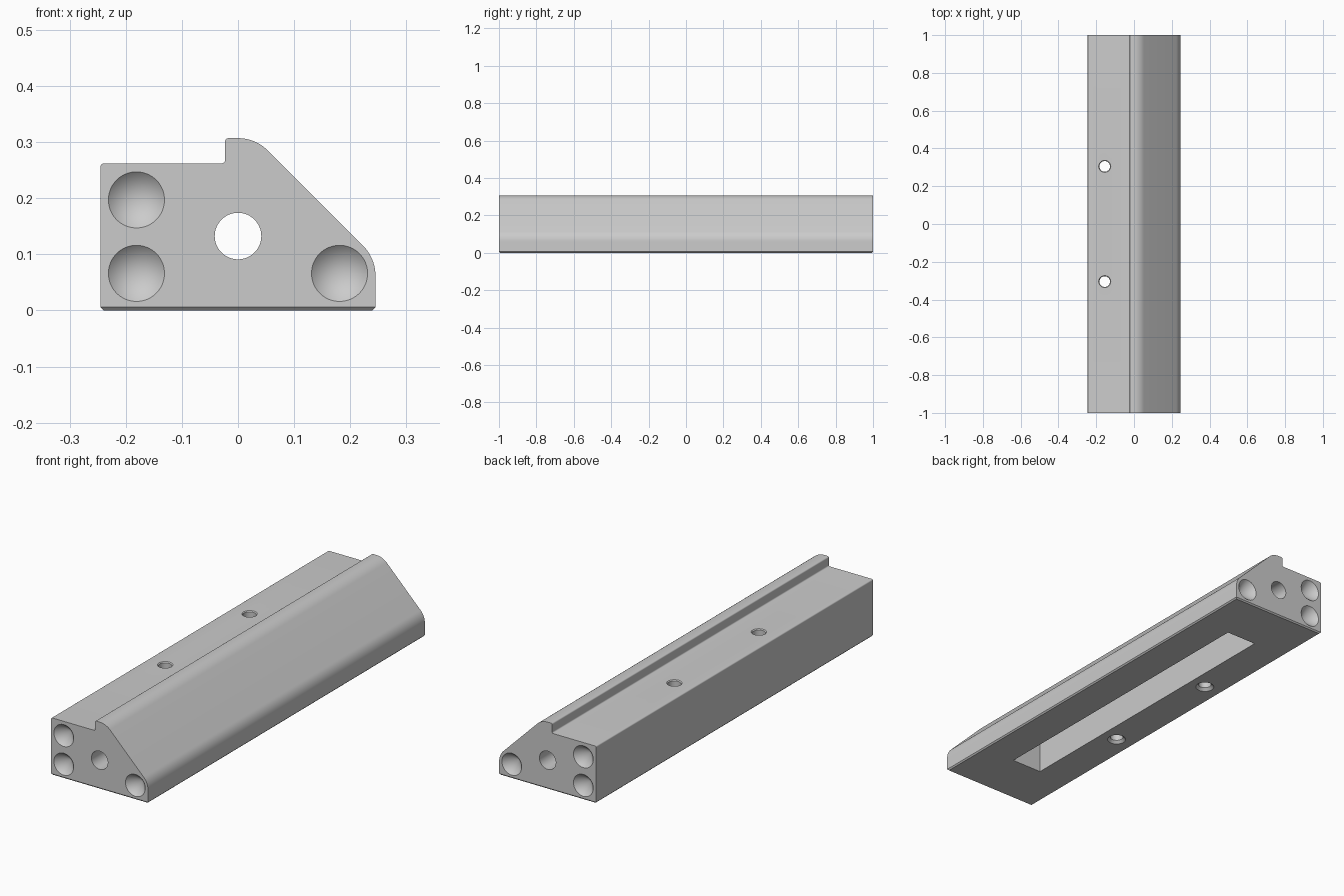
import bpy, bmesh
from math import sin, cos, pi, radians
from mathutils import Matrix, Vector

if "Cube" in bpy.data.objects:
    bpy.data.objects.remove(bpy.data.objects["Cube"], do_unlink=True)

grey = bpy.data.materials.new("machined_grey")
grey.use_nodes = True
grey.diffuse_color = (0.6, 0.6, 0.6, 1)
grey.node_tree.nodes["Principled BSDF"].inputs["Base Color"].default_value = (0.6, 0.6, 0.6, 1)


def make_object(name, bm):
    bmesh.ops.recalc_face_normals(bm, faces=bm.faces[:])
    mesh = bpy.data.meshes.new(name)
    bm.to_mesh(mesh)
    bm.free()
    mesh.materials.append(grey)
    obj = bpy.data.objects.new(name, mesh)
    bpy.context.collection.objects.link(obj)
    return obj


def arc(cx, cz, r, start, end, steps):
    angles = [radians(start + (end - start) * i / steps) for i in range(steps + 1)]
    return [(cx + r * cos(a), cz + r * sin(a)) for a in angles]


cutters = []


def cut_cone(r1, r2, depth, centre, turn=Matrix()):
    bm = bmesh.new()
    bmesh.ops.create_cone(bm, cap_ends=True, segments=64, radius1=r1, radius2=r2,
                          depth=depth, matrix=Matrix.Translation(centre) @ turn)
    if r2 == 0:
        bmesh.ops.remove_doubles(bm, verts=bm.verts[:], dist=1e-6)
    cutters.append(make_object("cutter", bm))


# Rail body: stepped and sloped section swept along y
W, R = 0.245, 0.075
section = [(-W, 0), (W, 0)]
section += arc(W - R, 0.062, R, 0, 45, 10)
section += arc(0, 0.232, R, 45, 90, 10)
section += arc(-0.017, 0.301, 0.006, 90, 180, 4)
section += arc(-0.029, 0.268, 0.006, 0, -90, 4)
section += arc(-W + 0.006, 0.256, 0.006, 90, 180, 4)
bm = bmesh.new()
face = bm.faces.new([bm.verts.new((x, -1, z)) for x, z in section])
swept = bmesh.ops.extrude_face_region(bm, geom=[face])["geom"]
bmesh.ops.translate(bm, vec=(0, 2, 0), verts=[v for v in swept if isinstance(v, bmesh.types.BMVert)])

# Chamfer round the base
base_edges = [e for e in bm.edges if all(v.co.z < 1e-5 for v in e.verts)]
bmesh.ops.bevel(bm, geom=base_edges, offset=0.006, segments=1, affect='EDGES')
body = make_object("rail_body", bm)

# Long pocket under the base
bm = bmesh.new()
bmesh.ops.create_cube(bm, size=1, matrix=Matrix.Translation((0, 0, 0.075))
                      @ Matrix.Diagonal((0.154, 1.484, 0.25, 1)))
cutters.append(make_object("cutter", bm))

# Central bore through both ends
cut_cone(0.0415, 0.0415, 2.2, (0, 0, 0.1325), Matrix.Rotation(pi / 2, 4, 'X'))

# Conical centring recesses in each end
for side in (-1, 1):
    turn = Matrix.Rotation(side * pi / 2, 4, 'X')
    for x, z in ((-0.181, 0.197), (-0.181, 0.066), (0.181, 0.066)):
        cut_cone(0.055, 0, 0.055, (x, side * (1.005 - 0.0275), z), turn)

# Two vertical bolt holes, countersunk below
for y in (-0.305, 0.305):
    cut_cone(0.028, 0.028, 0.5, (-0.155, y, 0.15))
    cut_cone(0.045, 0.025, 0.02, (-0.155, y, 0.005))
    cut_cone(0.027, 0.037, 0.01, (-0.155, y, 0.262))

for cutter in cutters:
    mod = body.modifiers.new("cut", 'BOOLEAN')
    mod.operation = 'DIFFERENCE'
    mod.solver = 'EXACT'
    mod.object = cutter
    cutter.hide_render = True

# Bake the cuts and remove the cutters
bpy.context.view_layer.update()
graph = bpy.context.evaluated_depsgraph_get()
baked = bpy.data.meshes.new_from_object(body.evaluated_get(graph))
body.modifiers.clear()
body.data = baked
for cutter in cutters:
    bpy.data.objects.remove(cutter, do_unlink=True)

for obj in bpy.context.selected_objects:
    obj.select_set(False)
bpy.context.view_layer.objects.active = body
body.select_set(True)
bpy.ops.object.shade_smooth_by_angle(angle=radians(30))
